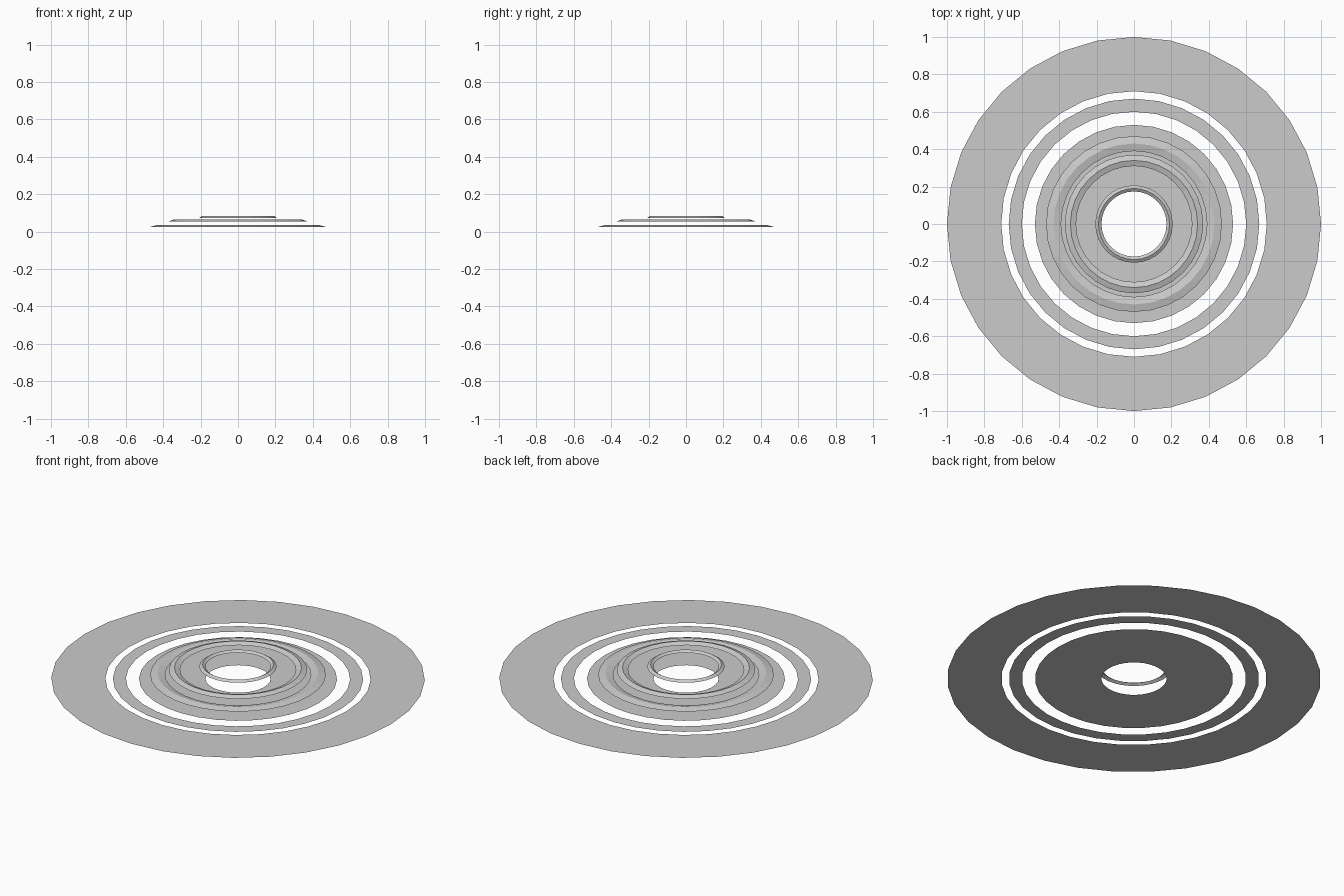
import bpy, bmesh, math

if "Cube" in bpy.data.objects:
    bpy.data.objects.remove(bpy.data.objects["Cube"])

SIDES = 32


def ring(name, profile):
    """Sweep an open (radius, height) profile, listed outside to inside, around z."""
    bm = bmesh.new()
    loops = []
    for r, z in profile:
        loops.append([bm.verts.new((r * math.cos(2 * math.pi * i / SIDES),
                                    r * math.sin(2 * math.pi * i / SIDES), z))
                      for i in range(SIDES)])
    for outer, inner in zip(loops, loops[1:]):
        for i in range(SIDES):
            j = (i + 1) % SIDES
            bm.faces.new((outer[i], outer[j], inner[j], inner[i]))
    mesh = bpy.data.meshes.new(name)
    bm.to_mesh(mesh)
    bm.free()
    obj = bpy.data.objects.new(name, mesh)
    bpy.context.collection.objects.link(obj)
    return obj


# Flat rings lying on the ground
ring("outer_flat_ring", [(1.0, 0), (0.71, 0)])
ring("thin_flat_ring", [(0.67, 0), (0.60, 0)])
ring("inner_flat_disc", [(0.53, 0), (0.174, 0)])

# Floating ridged rings, shrinking as they rise
ring("lower_floating_ring", [(0.47, 0.026), (0.43, 0.036), (0.39, 0.026)])
ring("middle_floating_ring", [(0.37, 0.055), (0.34, 0.066), (0.31, 0.055)])
ring("top_floating_ring", [(0.207, 0.074), (0.19, 0.085), (0.174, 0.074)])
